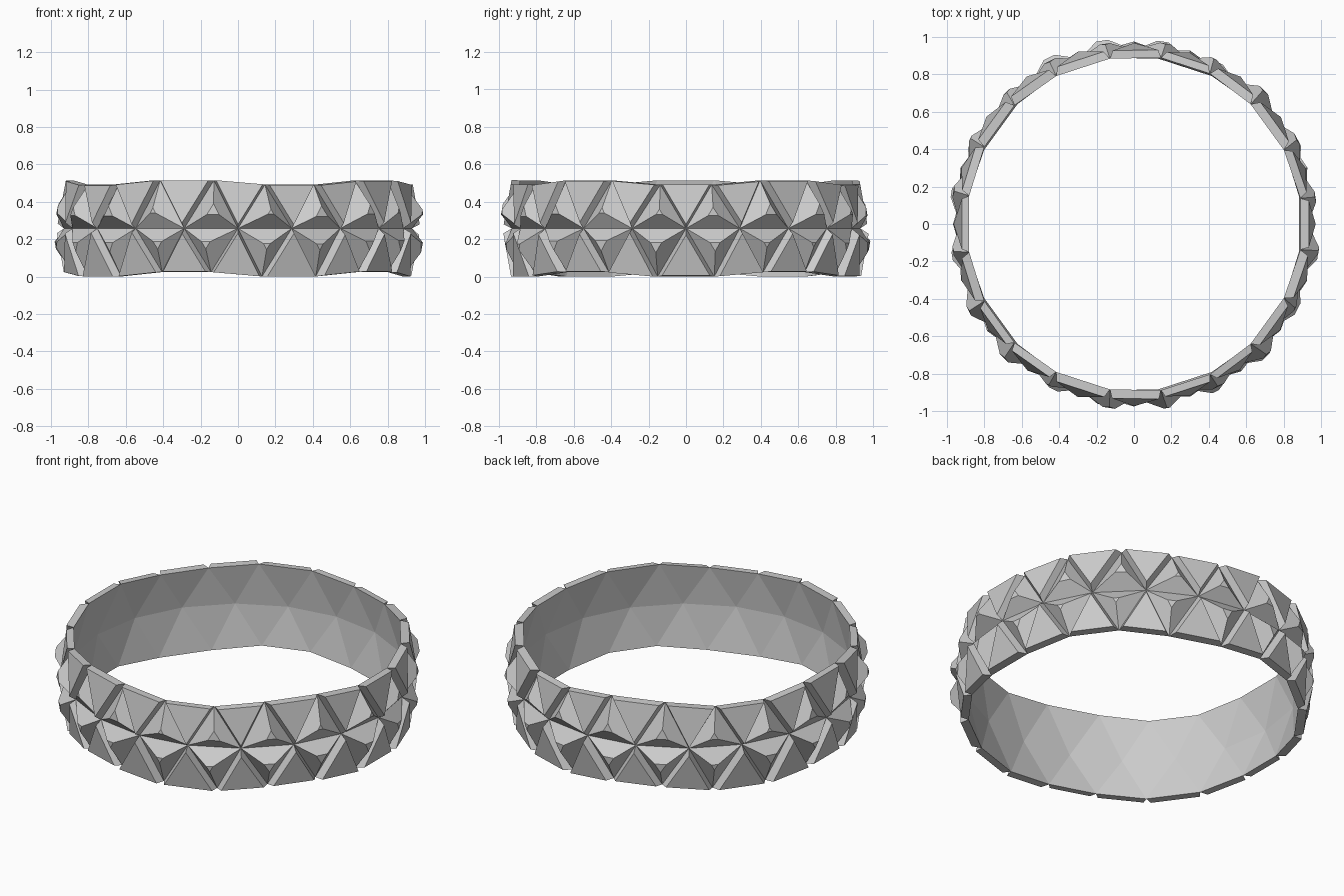
import bpy, bmesh, random
from mathutils import Vector

if "Cube" in bpy.data.objects:
    bpy.data.objects.remove(bpy.data.objects["Cube"])

random.seed(4)
R = 0.93          # radius of the inner faceted band
MID = 0.285       # height of the middle ring of points

# Faceted band: the two triangle rows beside the equator of a geodesic sphere
ball = bmesh.new()
bmesh.ops.create_icosphere(ball, subdivisions=3, radius=R)
triangles = []
for f in ball.faces:
    pts = [v.co.copy() for v in f.verts]
    on_mid = sum(abs(p.z) < 1e-3 for p in pts)
    if on_mid:
        triangles.append((pts, on_mid, f.normal.copy()))
ball.free()

bm = bmesh.new()
cache = {}


def shared(p):
    """Reuse one vertex per band corner."""
    key = tuple(round(c, 4) for c in p)
    if key not in cache:
        cache[key] = bm.verts.new(p + Vector((0, 0, MID)))
    return cache[key]


for pts, on_mid, n in triangles:
    centre = sum(pts, Vector()) / 3
    side = Vector((-centre.y, centre.x, 0)).normalized()
    if on_mid == 2:    # spiky studs with an edge on the middle ring
        height, size = random.uniform(0.062, 0.088), random.uniform(0.10, 0.24)
        shift = side * random.uniform(-0.02, 0.02)
    else:              # broad plates with an edge on the rim
        height, size = random.uniform(0.038, 0.05), random.uniform(0.84, 0.92)
        shift = Vector()
    base = [shared(p) for p in pts]
    top = [bm.verts.new(centre + (p - centre) * size + n * height + shift
                        + Vector((0, 0, MID))) for p in pts]
    bm.faces.new(base[::-1])      # smooth inner wall
    bm.faces.new(top)             # outer facet
    for i in range(3):            # sloped sides
        j = (i + 1) % 3
        bm.faces.new((base[i], base[j], top[j], top[i]))

# Stand the band on the floor
low = min(v.co.z for v in bm.verts)
for v in bm.verts:
    v.co.z -= low

mesh = bpy.data.meshes.new("faceted_band")
bm.to_mesh(mesh)
bm.free()
band = bpy.data.objects.new("faceted_band", mesh)
bpy.context.collection.objects.link(band)

metal = bpy.data.materials.new("light_grey_metal")
metal.diffuse_color = (0.6, 0.6, 0.6, 1)
metal.use_nodes = True
metal.node_tree.nodes["Principled BSDF"].inputs["Base Color"].default_value = metal.diffuse_color
mesh.materials.append(metal)
